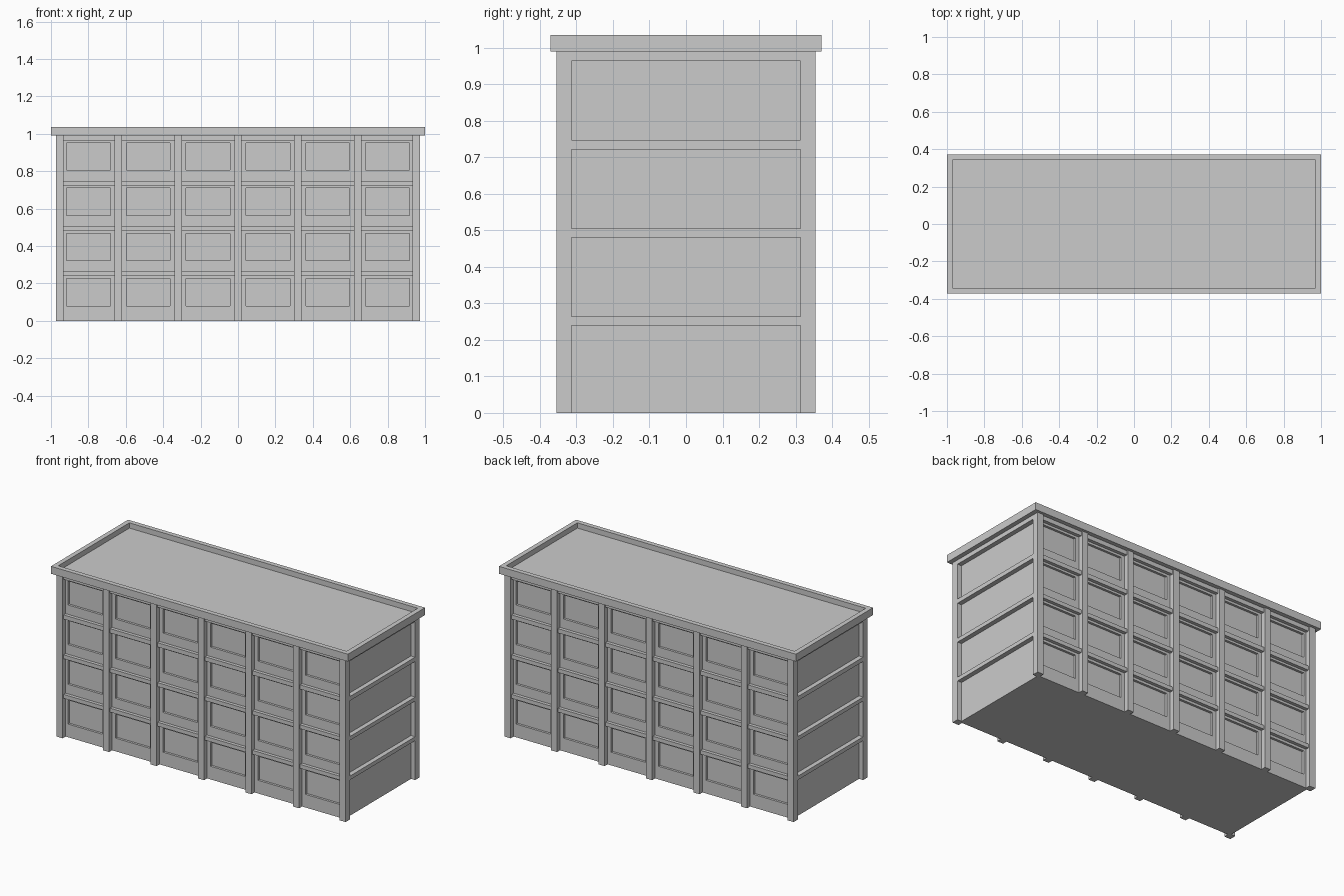
import bpy, bmesh
from mathutils import Matrix, Vector

if "Cube" in bpy.data.objects:
    bpy.data.objects.remove(bpy.data.objects["Cube"])


def boxes(name, spans):
    """One object made of boxes, each given as (x0, x1, y0, y1, z0, z1)."""
    bm = bmesh.new()
    for x0, x1, y0, y1, z0, z1 in spans:
        centre = Vector(((x0 + x1) / 2, (y0 + y1) / 2, (z0 + z1) / 2))
        size = (x1 - x0, y1 - y0, z1 - z0, 1)
        bmesh.ops.create_cube(bm, size=1, matrix=Matrix.Translation(centre) @ Matrix.Diagonal(size))
    mesh = bpy.data.meshes.new(name)
    bm.to_mesh(mesh)
    bm.free()
    obj = bpy.data.objects.new(name, mesh)
    bpy.context.collection.objects.link(obj)
    return obj


def both_y(spans):
    return spans + [(a, b, -d, -c, e, f) for a, b, c, d, e, f in spans]


def both_x(spans):
    return spans + [(-b, -a, c, d, e, f) for a, b, c, d, e, f in spans]


TOP = 0.99                      # underside of the roof
WALL_X, WALL_Y = 0.945, 0.326   # wall planes
OUT_X, OUT_Y = 0.973, 0.355     # outer planes of the posts
IN_X, IN_Y = 0.932, 0.314       # inner edges of the corner posts
BAY = 0.32
BEAMS = [(0.24, 0.264), (0.481, 0.505), (0.722, 0.748), (0.964, TOP)]
WINDOW_ROWS = [0.08, 0.322, 0.564, 0.805]

# main block with recessed windows on front and back
walls = boxes("walls", [(-WALL_X, WALL_X, -WALL_Y, WALL_Y, 0, TOP)])
window_cutter = boxes("window_cutter", both_y([
    ((i - 2.5) * BAY - 0.117, (i - 2.5) * BAY + 0.117, WALL_Y - 0.014, WALL_Y + 0.03, z, z + 0.145)
    for i in range(6) for z in WINDOW_ROWS]))
window_cutter.hide_render = True
cut = walls.modifiers.new("windows", 'BOOLEAN')
cut.operation = 'DIFFERENCE'
cut.solver = 'EXACT'
cut.object = window_cutter
bpy.context.view_layer.objects.active = walls
bpy.ops.object.modifier_apply(modifier=cut.name)
bpy.data.objects.remove(window_cutter)

# corner and intermediate posts
boxes("corner_posts", both_x(both_y([(IN_X, OUT_X, IN_Y, OUT_Y, 0, TOP)])))
boxes("facade_posts", both_y([(i * BAY - 0.02, i * BAY + 0.02, WALL_Y - 0.005, OUT_Y, 0, TOP)
                              for i in range(-2, 3)]))

# floor beams on the long and short sides
edges = [-IN_X] + [i * BAY + s for i in range(-2, 3) for s in (-0.02, 0.02)] + [IN_X]
boxes("facade_beams", both_y([(a, b, WALL_Y - 0.005, 0.346, z0, z1)
                              for a, b in zip(edges[::2], edges[1::2]) for z0, z1 in BEAMS]))
boxes("side_beams", both_x([(WALL_X - 0.005, OUT_X, -IN_Y, IN_Y, z0, z1) for z0, z1 in BEAMS]))

# roof slab with a sunken deck inside the parapet
roof = boxes("roof", [(-1, 1, -0.371, 0.371, TOP, 1.035)])
bm = bmesh.new()
bm.from_mesh(roof.data)
bm.normal_update()
deck = [f for f in bm.faces if f.normal.z > 0.9]
bmesh.ops.inset_region(bm, faces=deck, thickness=0.041)
deck = bmesh.ops.extrude_discrete_faces(bm, faces=deck)["faces"]
bmesh.ops.translate(bm, verts=deck[0].verts, vec=(0, 0, -0.032))
bm.to_mesh(roof.data)
bm.free()
